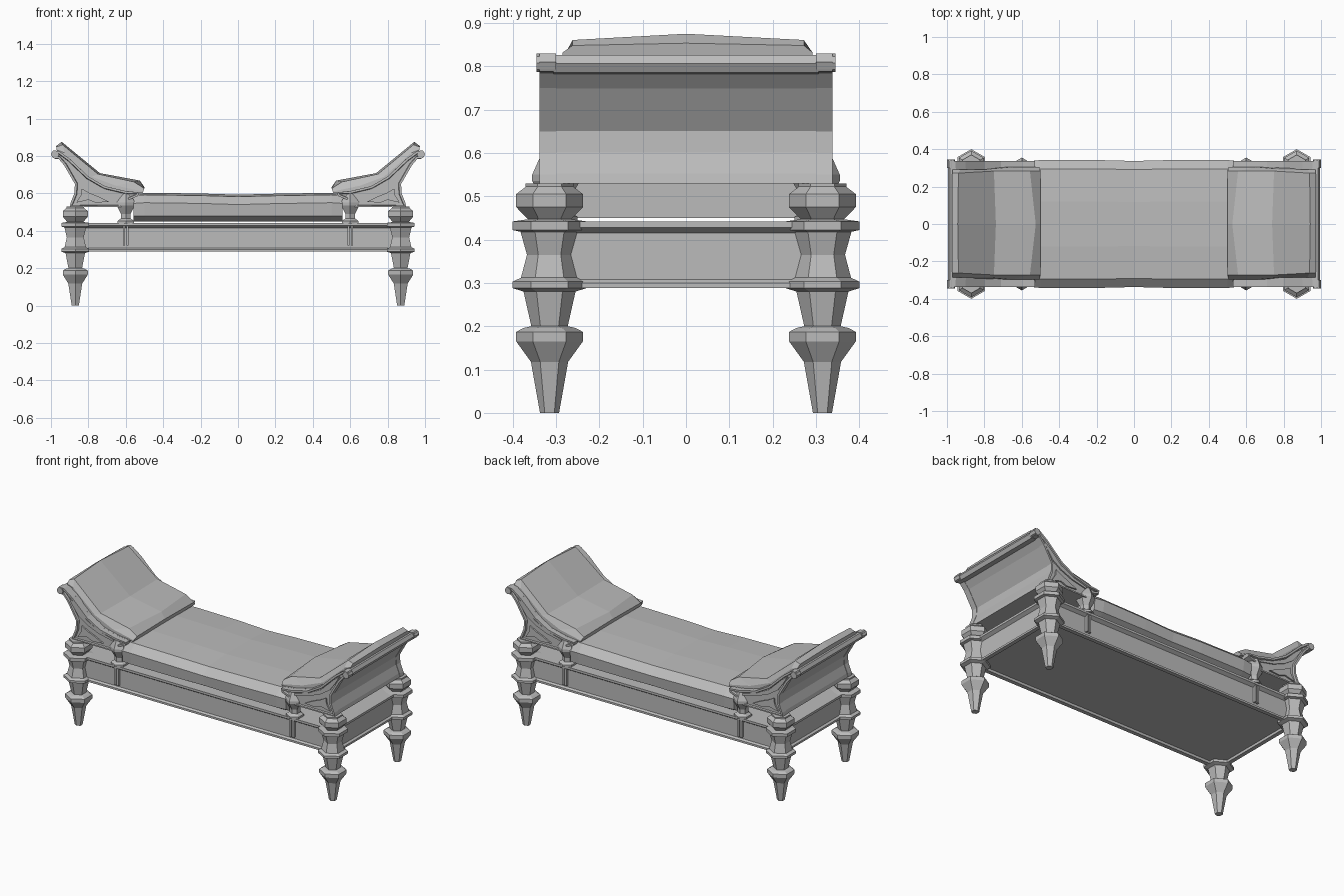
import bpy, bmesh
from math import sin, cos, tau

cube = bpy.data.objects.get("Cube")
if cube:
    bpy.data.objects.remove(cube, do_unlink=True)

grey = bpy.data.materials.new("plain_grey")
grey.use_nodes = True
colour = (0.5, 0.5, 0.5, 1)
grey.diffuse_color = colour
grey.node_tree.nodes["Principled BSDF"].inputs["Base Color"].default_value = colour


def finish(name, bm):
    bmesh.ops.recalc_face_normals(bm, faces=bm.faces)
    mesh = bpy.data.meshes.new(name)
    bm.to_mesh(mesh)
    bm.free()
    mesh.materials.append(grey)
    obj = bpy.data.objects.new(name, mesh)
    bpy.context.collection.objects.link(obj)
    return obj


def loft(rings):
    """Skin a list of equal point rings and cap both ends."""
    bm = bmesh.new()
    rows = [[bm.verts.new(p) for p in ring] for ring in rings]
    n = len(rows[0])
    for a, b in zip(rows, rows[1:]):
        for i in range(n):
            j = (i + 1) % n
            bm.faces.new((a[i], a[j], b[j], b[i]))
    caps = [bm.faces.new(rows[0]), bm.faces.new(rows[-1])]
    return bm, caps


def turned(name, x, y, profile):
    """Six-sided turned part with corners pointing front and back."""
    rings = [[(x + r * sin(tau * i / 6), y + r * cos(tau * i / 6), z)
              for i in range(6)] for r, z in profile]
    finish(name, loft(rings)[0])


def prism(name, outline, side, y0, y1, rim=0, sink=0):
    """Extrude an x-z outline along y, optionally with a sunken field."""
    bm, caps = loft([[(side * x, y, z) for x, z in outline] for y in (y0, y1)])
    bmesh.ops.recalc_face_normals(bm, faces=bm.faces)
    if rim:
        bmesh.ops.inset_region(bm, faces=[caps[1]], thickness=rim)
        bmesh.ops.inset_region(bm, faces=[caps[1]], thickness=0.003, depth=-sink)
    finish(name, bm)


def box(name, x, y, z, sx, sy, sz):
    bm = bmesh.new()
    bmesh.ops.create_cube(bm, size=1)
    for v in bm.verts:
        v.co = (x + v.co.x * sx, y + v.co.y * sy, z + v.co.z * sz)
    finish(name, bm)


# Bed frame: moulded rail with a recessed underside
rail = [(0.012, 0.288), (0.012, 0.3), (0, 0.308), (0, 0.415),
        (0.02, 0.428), (0.02, 0.442)]
bm, caps = loft([[(sx * (0.875 + d), sy * (0.317 + d), z)
                  for sx, sy in ((-1, -1), (1, -1), (1, 1), (-1, 1))]
                 for d, z in rail])
bmesh.ops.recalc_face_normals(bm, faces=bm.faces)
bmesh.ops.inset_region(bm, faces=[caps[0]], thickness=0.035)
bmesh.ops.inset_region(bm, faces=[caps[0]], thickness=0.002, depth=-0.015)
finish("bed_frame", bm)

leg_profile = [(0.022, 0), (0.043, 0.118), (0.077, 0.165), (0.077, 0.187),
               (0.06, 0.196), (0.042, 0.2), (0.06, 0.28), (0.085, 0.288),
               (0.085, 0.303), (0.066, 0.312), (0.052, 0.365), (0.067, 0.418),
               (0.085, 0.422), (0.085, 0.442), (0.05, 0.447), (0.077, 0.475),
               (0.077, 0.505), (0.055, 0.522), (0.055, 0.53)]
post_profile = [(0.05, 0.44), (0.05, 0.453), (0.03, 0.465), (0.03, 0.49),
                (0.055, 0.535), (0.055, 0.55), (0.035, 0.595), (0.02, 0.608)]

# Scrolled end outline, drawn for the +x end
end_outline = [(0.9, 0.527), (0.895, 0.55), (0.875, 0.6), (0.872, 0.65),
               (0.93, 0.75), (0.96, 0.785), (0.988, 0.788), (1, 0.81),
               (0.988, 0.83), (0.955, 0.825), (0.9, 0.785), (0.8, 0.69),
               (0.71, 0.638), (0.6, 0.612), (0.53, 0.605), (0.535, 0.585),
               (0.585, 0.565), (0.585, 0.527)]
core_outline = [(0.76 + (x - 0.76) * 0.98, 0.66 + (z - 0.66) * 0.98)
                for x, z in end_outline]
leaf = [(0.865, 0.55), (0.8, 0.565), (0.76, 0.55), (0.69, 0.555),
        (0.75, 0.585), (0.79, 0.6), (0.835, 0.625), (0.84, 0.59)]
vine = [(0.93, 0.783), (0.9, 0.735), (0.86, 0.68), (0.8, 0.64), (0.72, 0.607),
        (0.62, 0.585), (0.62, 0.597), (0.71, 0.622), (0.8, 0.667), (0.88, 0.745)]
scroll = [(0.978 + 0.021 * cos(tau * i / 8), 0.808 + 0.021 * sin(tau * i / 8))
          for i in range(8)]

# Pillow section: lower edge follows the end, upper edge is padded
pillow_low = [(0.968, 0.822), (0.92, 0.79), (0.8, 0.68), (0.71, 0.628), (0.51, 0.6)]
pillow_top = [(0.972, 0.85), (0.94, 0.866), (0.745, 0.705), (0.545, 0.664), (0.5, 0.628)]

for side, end in ((1, "left"), (-1, "right")):
    prism(end + "_end_core", core_outline, side, -0.306, 0.306)

    rings = []
    for y, fullness in ((-0.285, 0.35), (-0.262, 0.93), (0, 1.12),
                        (0.272, 0.93), (0.292, 0.35)):
        top = [(xl + (xt - xl) * fullness, zl + (zt - zl) * fullness)
               for (xl, zl), (xt, zt) in zip(pillow_low, pillow_top)]
        rings.append([(side * x, y * (1.04 if x < 0.75 else 1), z)
                      for x, z in pillow_low + top[::-1]])
    finish(end + "_pillow", loft(rings)[0])

    for face, place in ((-1, "front"), (1, "back")):
        tag = place + "_" + end
        turned(tag + "_leg", side * 0.87, face * 0.315, leg_profile)
        turned(tag + "_post", side * 0.6, face * 0.3, post_profile)
        for shift in (-0.009, 0.009):
            box(tag + "_rail_strip", side * 0.6 + shift, face * 0.322,
                0.375, 0.012, 0.022, 0.11)
        prism(tag + "_end_panel", end_outline, side,
              face * 0.3, face * 0.338, 0.012, 0.012)
        prism(tag + "_leaf_relief", leaf, side, face * 0.32, face * 0.335)
        prism(tag + "_vine_relief", vine, side, face * 0.32, face * 0.333)
        prism(tag + "_scroll", scroll, side, face * 0.3, face * 0.345)

# Mattress: padded section lofted along x with a slight sag
section = [(0.285, 0.45), (0.335, 0.478), (0.342, 0.55), (0.295, 0.592), (0.12, 0.603)]
rings = []
for x, sag, grow in ((-0.56, 0.004, 0.98), (-0.5, 0, 1), (-0.2, 0.004, 1),
                     (0, 0.01, 0.985), (0.2, 0.005, 1), (0.5, 0, 1),
                     (0.56, 0.004, 0.98)):
    half = [(y * grow, z - (sag if z > 0.5 else 0)) for y, z in section]
    ring = half + [(-y, z) for y, z in half[::-1]]
    rings.append([(x, y, z) for y, z in ring])
finish("mattress", loft(rings)[0])
